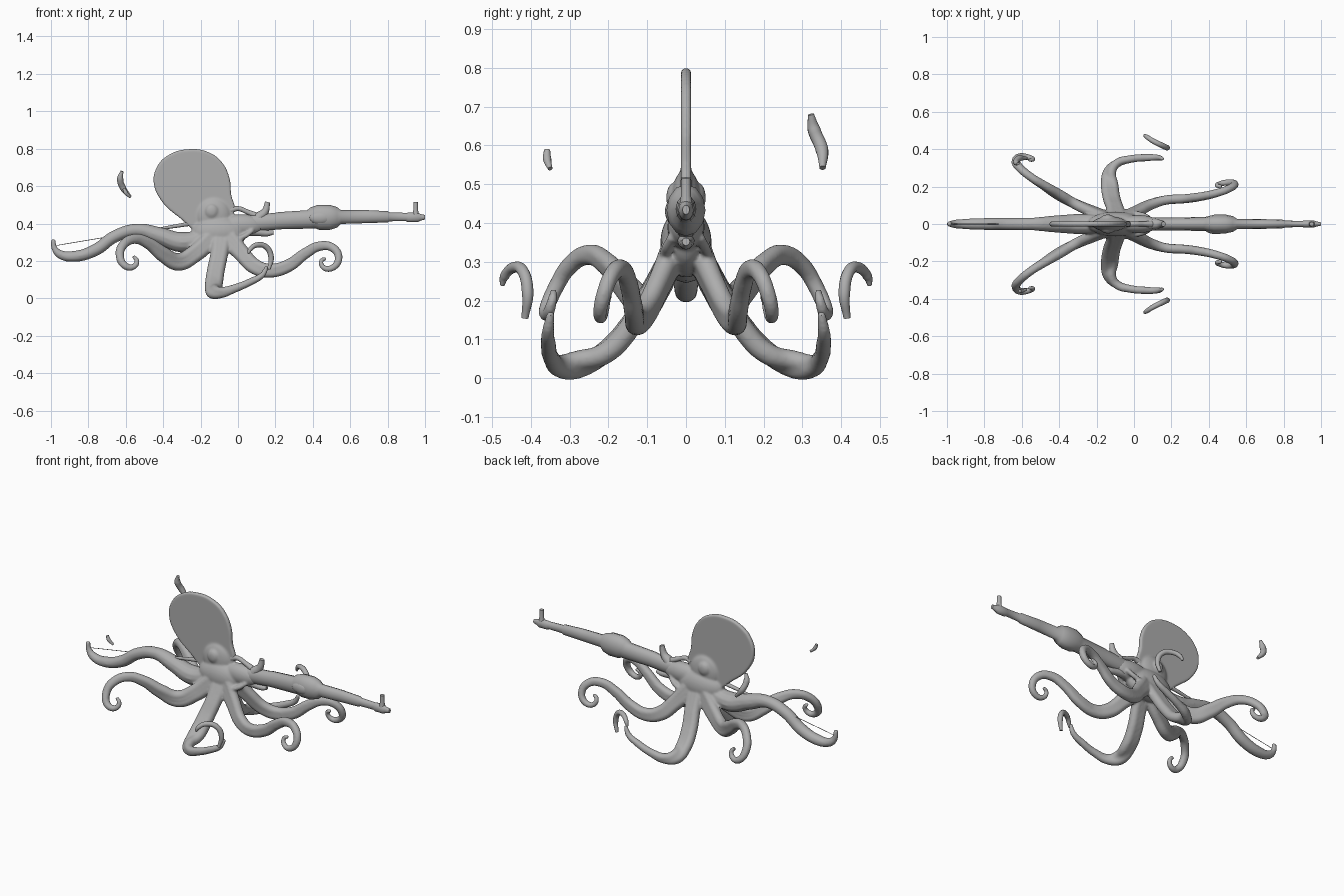
import bpy, bmesh, math
from mathutils import Matrix

if "Cube" in bpy.data.objects:
    bpy.data.objects.remove(bpy.data.objects["Cube"])

grey = bpy.data.materials.new("plain grey")
grey.diffuse_color = (0.42, 0.42, 0.42, 1)
grey.use_nodes = True
grey.node_tree.nodes["Principled BSDF"].inputs["Base Color"].default_value = grey.diffuse_color


def to_mesh(ob):
    bpy.ops.object.select_all(action='DESELECT')
    bpy.context.view_layer.objects.active = ob
    ob.select_set(True)
    if ob.type != 'MESH':
        bpy.ops.object.convert(target='MESH')
    ob = bpy.context.view_layer.objects.active
    ob.data.materials.clear()
    ob.data.materials.append(grey)
    bpy.ops.object.shade_smooth_by_angle(angle=math.radians(50))
    return ob


def tube(name, pts, side=1, kind='BEZIER', res=8):
    """Round tube through (x, y, z, radius) points; side=-1 mirrors it in y."""
    cu = bpy.data.curves.new(name, 'CURVE')
    cu.dimensions = '3D'
    cu.bevel_depth = 1
    cu.bevel_resolution = 4
    cu.resolution_u = res
    cu.use_fill_caps = True
    sp = cu.splines.new(kind)
    points = sp.bezier_points if kind == 'BEZIER' else sp.points
    points.add(len(pts) - 1)
    for p, (x, y, z, r) in zip(points, pts):
        p.co = (x, y * side, z) if kind == 'BEZIER' else (x, y * side, z, 1)
        p.radius = r
        if kind == 'BEZIER':
            p.handle_left_type = p.handle_right_type = 'AUTO'
    ob = bpy.data.objects.new(name, cu)
    bpy.context.collection.objects.link(ob)
    return to_mesh(ob)


def flat_arm(name, pts, side):
    """Arm narrower in y than in the x-z plane: three overlapping tubes, fused later."""
    obs = []
    for k in (-1, 0, 1):
        out = []
        for i, (x, y, z, r) in enumerate(pts):
            a, b = pts[max(i - 1, 0)], pts[min(i + 1, len(pts) - 1)]
            tx, tz = b[0] - a[0], b[2] - a[2]
            n = math.hypot(tx, tz) or 1
            thin = min(r, 0.02 + 0.3 * max(0, r - 0.02))
            d = k * (r - thin)
            out.append((x - tz / n * d, y, z + tx / n * d, thin))
        obs.append(tube(name, out, side))
    return obs


def ball(name, loc, size):
    me = bpy.data.meshes.new(name)
    bm = bmesh.new()
    bmesh.ops.create_uvsphere(bm, u_segments=32, v_segments=20, radius=1,
                              matrix=Matrix.Translation(loc) @ Matrix.Diagonal((*size, 1)))
    bm.to_mesh(me)
    bm.free()
    ob = bpy.data.objects.new(name, me)
    bpy.context.collection.objects.link(ob)
    return to_mesh(ob)


parts = []

# Flat egg-shaped mantle with a rounded rim
outline = [(-.18, .36), (-.31, .44), (-.405, .53), (-.442, .62), (-.425, .70), (-.365, .76),
           (-.26, .789), (-.16, .773), (-.095, .725), (-.055, .645), (-.045, .555), (-.03, .46)]
cu = bpy.data.curves.new("mantle", 'CURVE')
cu.dimensions = '2D'
cu.fill_mode = 'BOTH'
cu.extrude = 0.004
cu.bevel_depth = 0.009
cu.bevel_resolution = 3
sp = cu.splines.new('BEZIER')
sp.bezier_points.add(len(outline) - 1)
sp.use_cyclic_u = True
for p, (x, z) in zip(sp.bezier_points, outline):
    p.co = (x, z, 0)
    p.handle_left_type = p.handle_right_type = 'AUTO'
mantle = bpy.data.objects.new("mantle", cu)
mantle.rotation_euler = (math.pi / 2, 0, 0)
bpy.context.collection.objects.link(mantle)
parts.append(to_mesh(mantle))

# Head, neck and snout
parts.append(ball("head", (-.10, 0, .35), (.15, .066, .09)))
parts.append(ball("neck", (-.13, 0, .44), (.095, .04, .10)))
parts.append(ball("snout", (.02, 0, .39), (.12, .048, .06)))

# Tail arm
parts.append(tube("tail_arm", [(-.15, 0, .33, .05), (-.30, 0, .30, .055), (-.42, 0, .335, .046),
                               (-.54, 0, .365, .034), (-.66, 0, .33, .033), (-.76, 0, .26, .033),
                               (-.87, 0, .225, .03), (-.95, 0, .235, .024), (-.982, 0, .27, .016),
                               (-.988, 0, .315, .012)]))

# Paired arms
back = [(-.14, .035, .32, .05), (-.23, .07, .24, .048), (-.32, .11, .195, .048), (-.40, .155, .235, .042),
        (-.48, .205, .295, .032), (-.55, .25, .318, .027), (-.61, .30, .29, .025), (-.632, .335, .235, .023),
        (-.605, .36, .175, .02), (-.56, .355, .168, .016), (-.54, .345, .20, .013), (-.56, .34, .225, .01)]
middle = [(-.09, .035, .32, .055), (-.10, .08, .24, .048), (-.12, .14, .14, .048), (-.13, .21, .065, .047),
          (-.13, .28, .035, .04), (-.09, .325, .031, .03), (-.02, .347, .052, .023),
          (.07, .355, .09, .02), (.13, .355, .125, .016), (.155, .348, .17, .010)]
front = [(-.05, .035, .32, .055), (.02, .07, .24, .045), (.09, .105, .17, .042), (.17, .128, .148, .038),
         (.27, .135, .175, .035), (.36, .147, .24, .03), (.44, .165, .28, .026), (.51, .19, .268, .023),
         (.538, .212, .215, .021), (.51, .222, .166, .018), (.46, .215, .163, .015), (.445, .205, .20, .012),
         (.47, .20, .215, .01)]
for s in (1, -1):
    for nm, pts in (("back_arm", back), ("middle_arm", middle), ("front_arm", front)):
        parts += flat_arm(nm, pts, s)
    # Eyes
    parts.append(ball("eye", (-.14, .033 * s, .465), (.035, .018, .038)))
    # Cheek fold curving under the snout
    parts.append(tube("cheek_fold", [(-.10, .05, .315, .012), (-.03, .056, .31, .014),
                                     (.04, .05, .335, .014), (.08, .035, .365, .012)], s))

# Melt the body parts into a single skin
bpy.ops.object.select_all(action='DESELECT')
for p in parts:
    p.select_set(True)
bpy.context.view_layer.objects.active = parts[1]
bpy.ops.object.join()
body = bpy.context.view_layer.objects.active
body.name = "octopus_body"
m = body.modifiers.new("skin", 'REMESH')
m.mode = 'VOXEL'
m.voxel_size = 0.006
m.use_smooth_shade = True
m2 = body.modifiers.new("soften", 'SMOOTH')
m2.factor = 0.5
m2.iterations = 5
bpy.context.view_layer.update()
for name in ("skin", "soften"):
    bpy.ops.object.modifier_apply(modifier=name)
to_mesh(body)

# Separate curled arm tips beside the body
for s in (1, -1):
    tube("curled_tip", [(.165, .415, .155, .009), (.177, .408, .22, .015), (.15, .42, .275, .015),
                        (.10, .445, .285, .014), (.065, .468, .262, .012), (.055, .474, .24, .006)], s)
tube("floating_tip_large", [(-.62, .322, .68, .008), (-.63, .33, .64, .017), (-.615, .35, .59, .017),
                            (-.575, .352, .542, .008)])
tube("floating_tip_small", [(-.61, -.358, .588, .008), (-.60, -.358, .565, .011), (-.575, -.35, .54, .006)])

# Long barrelled tool: body, swelling and barrel
barrel = tube("barrel", [(-.05, 0, .40, .03), (.05, 0, .40, .045), (.20, 0, .412, .045), (.22, 0, .415, .046),
                         (.38, 0, .422, .05), (.40, 0, .43, .057), (.43, 0, .433, .067), (.49, 0, .433, .067),
                         (.53, 0, .434, .055), (.55, 0, .435, .037), (.68, 0, .437, .035), (.80, 0, .436, .03),
                         (.81, 0, .436, .024), (.90, 0, .435, .022), (.91, 0, .433, .026), (.96, 0, .433, .026),
                         (.975, 0, .433, .018), (1.0, 0, .434, .012)], kind='POLY')
barrel.scale.y = 0.75
# Sights
tube("front_sight", [(.95, 0, .44, .018), (.95, 0, .47, .013), (.95, 0, .515, .012)], kind='POLY')
tube("rear_sight", [(.11, 0, .43, .03), (.145, 0, .465, .02), (.158, 0, .515, .013)])
# Looped guard behind the rear sight
tube("guard_loop", [(-.04, 0, .47, .016), (0, 0, .48, .013), (.05, 0, .462, .013), (.10, 0, .44, .018)])
# Grip block under the tool
tube("grip_block", [(.04, 0, .36, .025), (.10, 0, .355, .022), (.16, 0, .348, .016), (.19, 0, .352, .01)])
# Side knob on the swelling
ball("side_knob", (.44, -.03, .43), (.06, .024, .035))
# Tapering rod running back to the tail tip
tube("rear_rod", [(-.10, 0, .425, .014), (-.25, 0, .40, .012), (-.42, 0, .372, .007), (-.6, 0, .345, .002),
                  (-.97, 0, .283, .0015)], kind='POLY')
